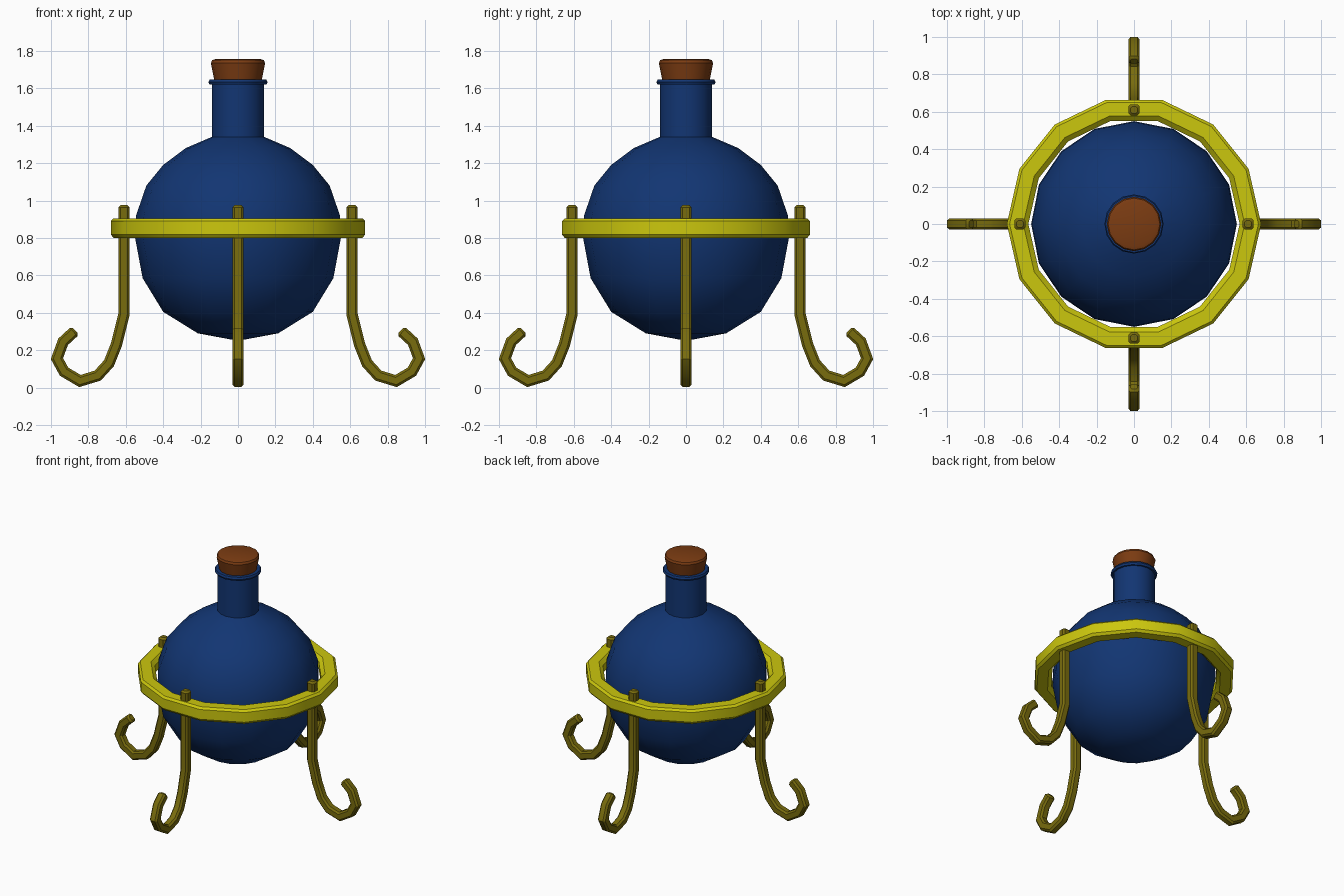
import bpy, bmesh, math
from mathutils import Vector, Matrix

cube = bpy.data.objects.get("Cube")
if cube:
    bpy.data.objects.remove(cube, do_unlink=True)


def material(name, rgb):
    m = bpy.data.materials.new(name)
    m.use_nodes = True
    m.diffuse_color = (*rgb, 1)
    m.node_tree.nodes["Principled BSDF"].inputs["Base Color"].default_value = (*rgb, 1)
    return m


blue = material("blue glass", (0.006, 0.036, 0.17))
brown = material("brown cork", (0.2, 0.045, 0.006))
yellow = material("yellow metal", (0.6, 0.57, 0.004))
olive = material("dark brass", (0.19, 0.15, 0.004))


def finish(name, bm, mat):
    bmesh.ops.remove_doubles(bm, verts=bm.verts, dist=1e-5)
    bmesh.ops.recalc_face_normals(bm, faces=bm.faces)
    mesh = bpy.data.meshes.new(name)
    bm.to_mesh(mesh)
    bm.free()
    mesh.materials.append(mat)
    obj = bpy.data.objects.new(name, mesh)
    bpy.context.collection.objects.link(obj)
    bpy.ops.object.select_all(action='DESELECT')
    bpy.context.view_layer.objects.active = obj
    obj.select_set(True)
    bpy.ops.object.shade_smooth_by_angle(angle=math.radians(32))
    return obj


def lathe(name, profile, sides, mat, closed=False):
    """Spin a radius/height profile about the z axis."""
    bm = bmesh.new()
    verts = [bm.verts.new((r, 0, z)) for r, z in profile]
    pairs = list(zip(verts, verts[1:]))
    if closed:
        pairs.append((verts[-1], verts[0]))
    edges = [bm.edges.new(p) for p in pairs]
    bmesh.ops.spin(bm, geom=verts + edges, cent=(0, 0, 0), axis=(0, 0, 1),
                   angle=2 * math.pi, steps=sides, use_merge=True)
    return finish(name, bm, mat)


def bar(name, path, half, chamfer, mat, turn):
    """Sweep a chamfered square along a path in the xz plane, with mitred bends."""
    k = half - chamfer
    section = [(half, -k), (half, k), (k, half), (-k, half),
               (-half, k), (-half, -k), (-k, -half), (k, -half)]
    pts = [Vector((x, 0, z)) for x, z in path]
    dirs = [(b - a).normalized() for a, b in zip(pts, pts[1:])]
    bm = bmesh.new()
    rings = []

    def add_ring(p, d, miter, size):
        n = Vector((d.z, 0, -d.x)) * miter
        rings.append([bm.verts.new(p + n * u * size + Vector((0, v * size, 0)))
                      for u, v in section])

    add_ring(pts[0], dirs[0], 1, 0.6)
    add_ring(pts[0] + dirs[0] * chamfer, dirs[0], 1, 1)
    for p, a, b in zip(pts[1:-1], dirs, dirs[1:]):
        d = (a + b).normalized()
        add_ring(p, d, 1 / d.dot(a), 1)
    add_ring(pts[-1] - dirs[-1] * chamfer, dirs[-1], 1, 1)
    add_ring(pts[-1], dirs[-1], 1, 0.6)
    for a, b in zip(rings, rings[1:]):
        for i in range(len(section)):
            j = (i + 1) % len(section)
            bm.faces.new((a[i], a[j], b[j], b[i]))
    bm.faces.new(rings[0])
    bm.faces.new(rings[-1])
    bm.transform(Matrix.Rotation(turn, 4, 'Z'))
    return finish(name, bm, mat)


# Round flask body
lathe("flask_body", [(0, 0.25), (0.215, 0.29), (0.40, 0.405), (0.51, 0.585),
                     (0.55, 0.80), (0.545, 0.92), (0.49, 1.08), (0.40, 1.19),
                     (0.28, 1.28), (0.14, 1.34)], 16, blue)

# Neck with a rolled lip
lathe("flask_neck", [(0.14, 1.34), (0.14, 1.62), (0.152, 1.62), (0.158, 1.633),
                     (0.152, 1.646), (0.11, 1.646)], 16, blue)

# Tapered cork
lathe("cork", [(0, 1.60), (0.118, 1.60), (0.145, 1.735), (0.138, 1.75),
               (0.12, 1.756), (0, 1.756)], 16, brown)

# Support ring
lathe("support_ring", [(0.68, 0.818), (0.68, 0.89), (0.665, 0.905), (0.592, 0.905),
                       (0.565, 0.88), (0.565, 0.825), (0.592, 0.80), (0.665, 0.80)],
      14, yellow, closed=True)

# Four scrolled legs
leg_path = [(0.61, 0.975), (0.61, 0.39), (0.65, 0.23), (0.69, 0.13), (0.75, 0.064),
            (0.845, 0.035), (0.93, 0.085), (0.968, 0.155), (0.935, 0.245), (0.87, 0.305)]
for i, side in enumerate(("left", "back", "right", "front")):
    bar(side + "_leg", leg_path, 0.03, 0.012, olive, i * math.pi / 2)
